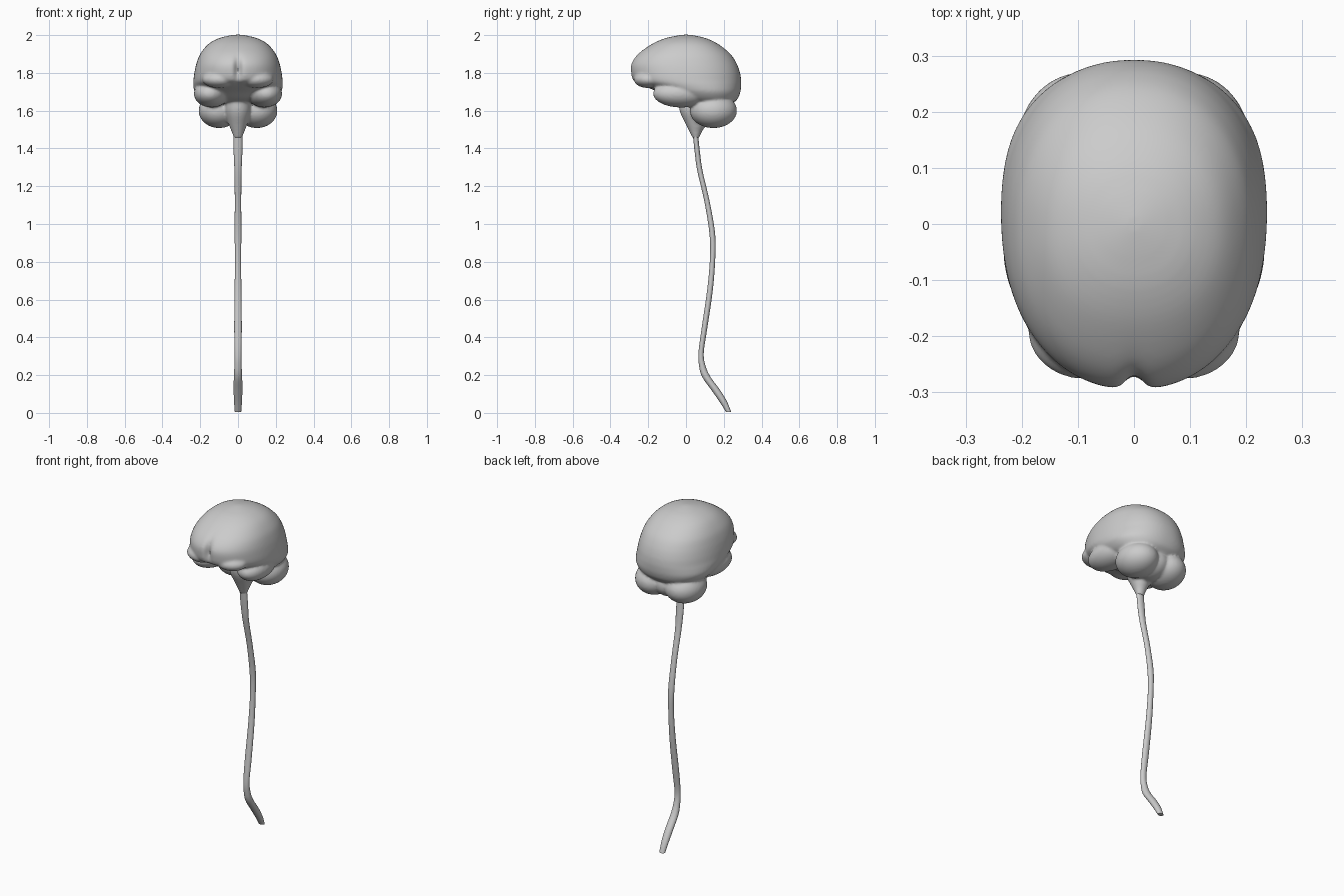
import bpy, bmesh
from math import sin, cos, pi, exp, copysign
from mathutils import Matrix

if "Cube" in bpy.data.objects:
    bpy.data.objects.remove(bpy.data.objects["Cube"])


def spline(rows, steps):
    """Catmull-Rom interpolation of the slice rows."""
    out = []
    n = len(rows)
    for i in range(n - 1):
        quad = [rows[max(i - 1, 0)], rows[i], rows[i + 1], rows[min(i + 2, n - 1)]]
        for s in range(steps):
            t = s / steps
            out.append([0.5 * (2 * b + (c - a) * t + (2 * a - 5 * b + 4 * c - d) * t * t
                               + (3 * b - a - 3 * c + d) * t ** 3) for a, b, c, d in zip(*quad)])
    return out + [list(rows[-1])]


def loft(bm, rows, steps=5, segs=96, power=2.0, groove=0.0):
    """Stack horizontal rounded slices (z, front y, back y, half width)."""
    rings = []
    for z, yf, yb, w in spline(rows, steps):
        ring = []
        for k in range(segs):
            a = 2 * pi * k / segs
            x = w * copysign(abs(cos(a)) ** (2 / power), cos(a))
            y = (yf + yb) / 2 + (yb - yf) / 2 * copysign(abs(sin(a)) ** (2 / power), sin(a))
            if sin(a) < 0:
                y += groove * exp(-(x / 0.018) ** 2 - ((z - 1.82) / 0.06) ** 2)
            ring.append(bm.verts.new((x, y, z)))
        rings.append(ring)
    for lo, hi in zip(rings, rings[1:]):
        for k in range(segs):
            j = (k + 1) % segs
            bm.faces.new((lo[k], lo[j], hi[j], hi[k]))
    bm.faces.new(rings[0][::-1])
    bm.faces.new(rings[-1])


def lobe(bm, centre, radii, tilt=0.0):
    """Ellipsoid, mirrored across x when off centre."""
    for side in ((1, -1) if centre[0] else (1,)):
        m = (Matrix.Translation((centre[0] * side, centre[1], centre[2]))
             @ Matrix.Rotation(tilt * side, 4, 'Z') @ Matrix.Diagonal((*radii, 1)))
        bmesh.ops.create_uvsphere(bm, u_segments=48, v_segments=32, radius=1, matrix=m)


def finish(bm, name):
    bmesh.ops.recalc_face_normals(bm, faces=bm.faces)
    for f in bm.faces:
        f.smooth = True
    me = bpy.data.meshes.new(name)
    bm.to_mesh(me)
    bm.free()
    ob = bpy.data.objects.new(name, me)
    bpy.context.collection.objects.link(ob)
    return ob


# Brain: cerebrum, temporal lobes, cerebellum and stem fused together
bm = bmesh.new()
loft(bm, [(1.64, 0.0, 0.25, 0.17), (1.665, -0.09, 0.275, 0.205), (1.70, -0.15, 0.288, 0.23),
          (1.735, -0.235, 0.292, 0.237), (1.76, -0.28, 0.292, 0.236), (1.80, -0.293, 0.286, 0.231),
          (1.85, -0.291, 0.268, 0.22), (1.90, -0.255, 0.235, 0.20), (1.95, -0.185, 0.175, 0.16),
          (1.98, -0.12, 0.115, 0.11), (1.995, -0.06, 0.06, 0.058), (2.002, -0.015, 0.015, 0.015)],
     segs=200, power=2.2, groove=0.03)
lobe(bm, (0.14, -0.025, 1.69), (0.092, 0.15, 0.073), 0.12)      # temporal lobes
lobe(bm, (0.10, -0.2, 1.765), (0.09, 0.075, 0.045), 0.3)        # frontal undersides
lobe(bm, (0.10, 0.145, 1.60), (0.108, 0.125, 0.092), 0.15)      # cerebellum halves
lobe(bm, (0, 0.14, 1.605), (0.10, 0.11, 0.085))                 # cerebellum middle
loft(bm, [(1.455, 0.035, 0.07, 0.022), (1.49, 0.018, 0.085, 0.034), (1.53, -0.002, 0.11, 0.05),
          (1.58, -0.027, 0.12, 0.065), (1.62, -0.037, 0.12, 0.068), (1.70, -0.04, 0.12, 0.06)])
brain = finish(bm, "brain")
remesh = brain.modifiers.new("fuse", 'REMESH')
remesh.mode = 'VOXEL'
remesh.voxel_size = 0.007
remesh.use_smooth_shade = True
smooth = brain.modifiers.new("soften", 'SMOOTH')
smooth.factor = 0.5
smooth.iterations = 8

# Spinal cord: (z, centre y, half depth, half width)
path = [(0.006, 0.225, 0.014, 0.017), (0.06, 0.197, 0.020, 0.021), (0.12, 0.158, 0.023, 0.023),
        (0.19, 0.108, 0.022, 0.022), (0.25, 0.086, 0.017, 0.019), (0.32, 0.080, 0.014, 0.018),
        (0.45, 0.098, 0.015, 0.020), (0.65, 0.127, 0.015, 0.018), (0.82, 0.141, 0.014, 0.016),
        (0.95, 0.139, 0.015, 0.018), (1.12, 0.111, 0.014, 0.017), (1.28, 0.074, 0.014, 0.019),
        (1.38, 0.060, 0.014, 0.023), (1.465, 0.051, 0.014, 0.023)]
bm = bmesh.new()
loft(bm, [(z, y - d, y + d, w) for z, y, d, w in path], segs=20)
cord = finish(bm, "spinal_cord")
bpy.context.view_layer.objects.active = cord
cord.select_set(True)
bpy.ops.object.shade_smooth_by_angle()
